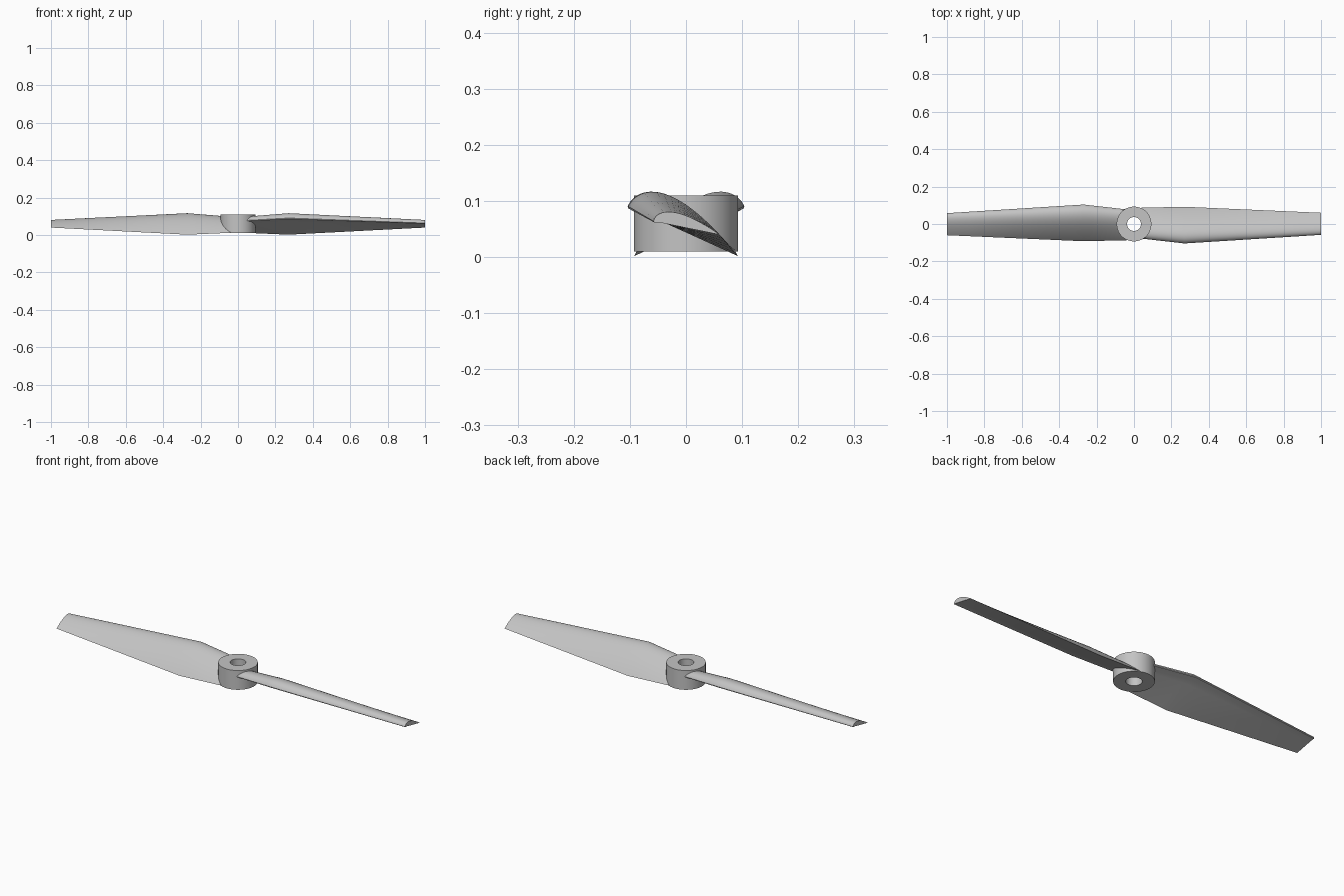
import bpy, bmesh, math

if "Cube" in bpy.data.objects:
    bpy.data.objects.remove(bpy.data.objects["Cube"])

grey = bpy.data.materials.new("light_grey")
grey.diffuse_color = (0.55, 0.55, 0.55, 1)
grey.use_nodes = True
grey.node_tree.nodes["Principled BSDF"].inputs["Base Color"].default_value = grey.diffuse_color


def finish(bm, name):
    bmesh.ops.recalc_face_normals(bm, faces=bm.faces)
    me = bpy.data.meshes.new(name)
    bm.to_mesh(me)
    bm.free()
    me.materials.append(grey)
    ob = bpy.data.objects.new(name, me)
    bpy.context.collection.objects.link(ob)
    bpy.ops.object.select_all(action='DESELECT')
    ob.select_set(True)
    bpy.context.view_layer.objects.active = ob
    bpy.ops.object.shade_smooth_by_angle(angle=math.radians(30))
    return ob


def thickness(s):
    # rounded nose, thin tail, peak value close to 1
    return 10 * (0.2969 * math.sqrt(s) - 0.126 * s - 0.3516 * s**2
                 + 0.2843 * s**3 - 0.1036 * s**4)


# flat-bottomed aerofoil: upper curve from tail to nose, then the underside
N = 22
steps = [(1 - math.cos(math.pi * i / N)) / 2 for i in range(N + 1)]
aerofoil = [(s, thickness(s)) for s in reversed(steps)]
aerofoil += [(0.012, -0.07), (0.04, -0.06)] + [(i / 8, 0) for i in range(1, 8)]

# stations: x, nose y, nose z, tail y, tail z, thickness
stations = [
    (0.04, -0.078, 0.078, 0.087, 0.012, 0.036),
    (0.27, -0.104, 0.091, 0.092, 0.002, 0.048),
    (1.00, -0.058, 0.064, 0.060, 0.040, 0.023),
]
SUB = 6


def blade(name, turn):
    rows = []
    for a, b in zip(stations, stations[1:]):
        for k in range(SUB):
            rows.append([p + (q - p) * k / SUB for p, q in zip(a, b)])
    rows.append(stations[-1])
    bm = bmesh.new()
    loops = []
    for x, ny, nz, ty, tz, th in rows:
        dy, dz = ty - ny, tz - nz
        c = math.hypot(dy, dz)
        loops.append([bm.verts.new((turn * x,
                                    turn * (ny + dy * s - dz / c * h * th),
                                    nz + dz * s + dy / c * h * th))
                      for s, h in aerofoil])
    n = len(aerofoil)
    for p, q in zip(loops, loops[1:]):
        for i in range(n):
            j = (i + 1) % n
            bm.faces.new((p[i], p[j], q[j], q[i]))
    bm.faces.new(loops[0])
    bm.faces.new(loops[-1])
    return finish(bm, name)


# two blades, half a turn apart
blade("right_blade", 1)
blade("left_blade", -1)

# hub ring with a shaft hole
bm = bmesh.new()
profile = [(0.037, 0.01), (0.093, 0.01), (0.093, 0.11), (0.037, 0.11)]
SEG = 64
rings = []
for i in range(SEG):
    a = 2 * math.pi * i / SEG
    rings.append([bm.verts.new((r * math.cos(a), r * math.sin(a), z)) for r, z in profile])
for i in range(SEG):
    p, q = rings[i], rings[(i + 1) % SEG]
    for k in range(4):
        m = (k + 1) % 4
        bm.faces.new((p[k], q[k], q[m], p[m]))
finish(bm, "hub")
